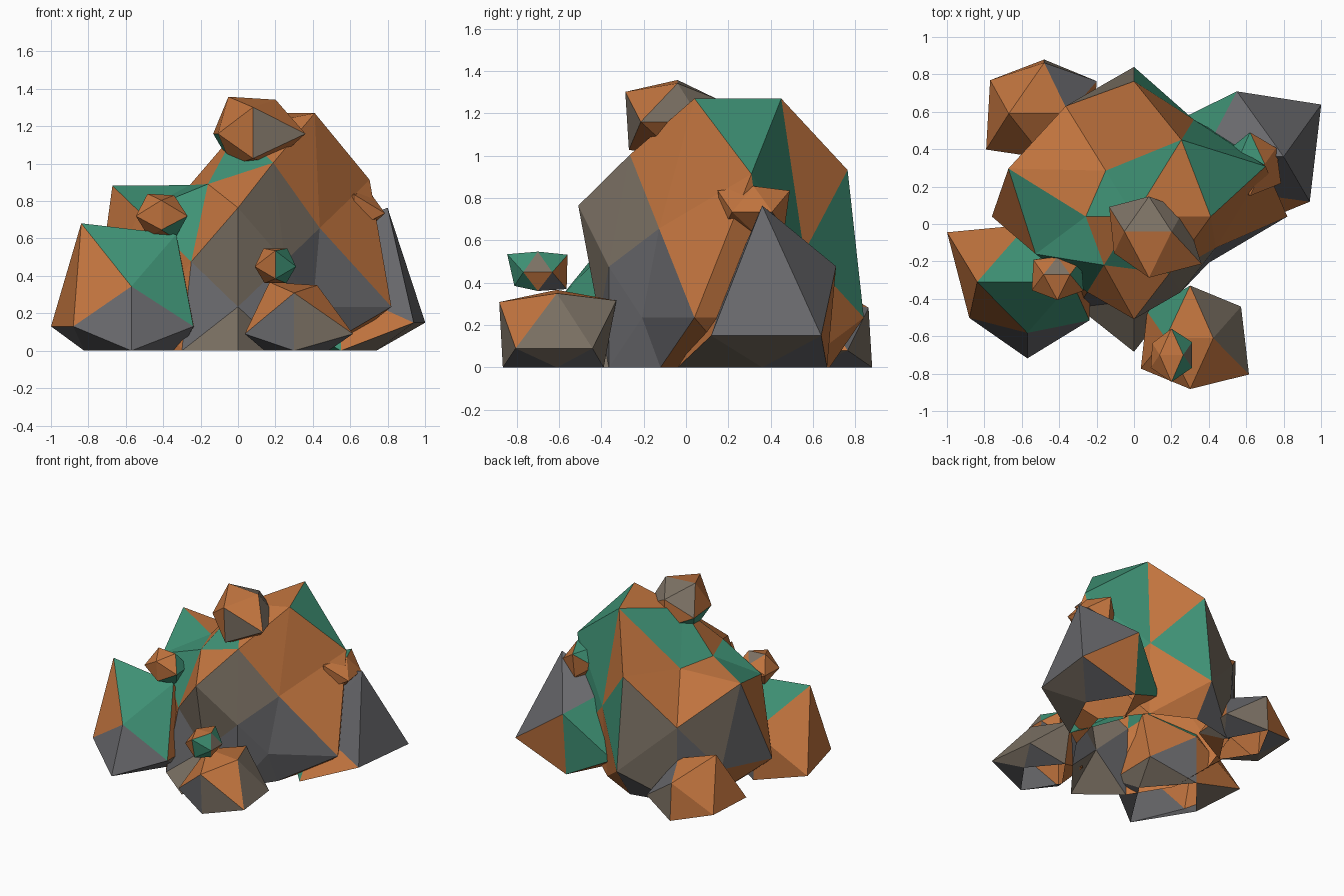
import bpy
import bmesh
from mathutils import Vector

default_cube = bpy.data.objects.get("Cube")
if default_cube:
    bpy.data.objects.remove(default_cube, do_unlink=True)

# The four mineral colours; copper is the ground colour of every rock
COLOURS = {
    "copper": (.55, .18, .05),
    "verdigris": (.05, .29, .18),
    "slate": (.14, .14, .15),
    "taupe": (.20, .165, .127),
}
NAMES = list(COLOURS)
MATERIALS = []
for name, rgb in COLOURS.items():
    material = bpy.data.materials.new(name + " mineral")
    material.use_nodes = True
    material.diffuse_color = (*rgb, 1)
    shader = next(n for n in material.node_tree.nodes if n.type == "BSDF_PRINCIPLED")
    shader.inputs["Base Color"].default_value = (*rgb, 1)
    shader.inputs["Roughness"].default_value = .9
    MATERIALS.append(material)

# Direction letters: Left, Right, Front, Back, Up, Down (model's own sides)
AXES = {
    "L": Vector((1, 0, 0)), "R": Vector((-1, 0, 0)),
    "B": Vector((0, 1, 0)), "F": Vector((0, -1, 0)),
    "U": Vector((0, 0, 1)), "D": Vector((0, 0, -1)),
}
SIDES = (-1, 1)
LEVELS = (1, -1)


def direction(letters):
    return sum((AXES[c] for c in letters), Vector()).normalized()


def coarse_directions():
    """Twelve corners of a regular icosahedron: roof, gable, then waist."""
    a, b = .526, .851
    roof = [(s * a, 0, t * b) for t in LEVELS for s in SIDES]
    gable = [(0, s * b, t * a) for t in LEVELS for s in SIDES]
    waist = [(s * b, t * a, 0) for t in LEVELS for s in SIDES]
    return roof + gable + waist


def fine_directions():
    """Edge midpoints of the same icosahedron: axes, then three octant rings."""
    a, b, c = .309, .5, .809
    points = [AXES[letter] for letter in "RLFBUD"]
    for p in ((a, b, c), (b, c, a), (c, a, b)):
        points += [(x * p[0], y * p[1], z * p[2])
                   for z in LEVELS for y in SIDES for x in SIDES]
    return points


def rock(name, centre, stretch, radii, **paint):
    """Pull each corner of a faceted ball to its own radius, open at the ground."""
    directions = coarse_directions()
    if len(radii) > len(directions):
        directions += fine_directions()
    bm = bmesh.new()
    target = {}
    for d, radius in zip(directions, radii):
        p = Vector(centre) + Vector(d) * radius
        p.z = max(0, centre[2] + d[2] * radius * stretch)
        target[bm.verts.new(d)] = p
    bmesh.ops.convex_hull(bm, input=list(target))
    bmesh.ops.recalc_face_normals(bm, faces=bm.faces)

    # Paint facets by the way they look from the middle of the rock
    hints = [(direction(letters), NAMES.index(colour))
             for colour, places in paint.items() for letters in places.split()]
    for face in bm.faces:
        spot = face.calc_center_median().normalized()
        nearest, index = max(hints, key=lambda h: h[0].dot(spot))
        face.material_index = index if nearest.dot(spot) > .97 else 0
        face.smooth = False

    for vert, place in target.items():
        vert.co = place
    flat = [f for f in bm.faces if all(v.co.z < .001 for v in f.verts)]
    bmesh.ops.delete(bm, geom=flat, context="FACES")
    mesh = bpy.data.meshes.new(name)
    bm.to_mesh(mesh)
    bm.free()
    for material in MATERIALS:
        mesh.materials.append(material)
    bpy.context.collection.objects.link(bpy.data.objects.new(name, mesh))


# Central boulder, with twice as many facets along each edge
rock(
    "main_boulder", (0, .04, .235), 1.56,
    [.49, .78, .5, .5, .645, .85, .85, .75, .68, .7, .5, .47,
     .76, .82, .45, .8, .61, .5,
     .52, .61, .49, .82, .5, .5, .5, .5,
     .5, .5, .73, .64, .6, .5, .7, .6,
     .65, .54, .83, .87, .6, .52, .6, .65],
    verdigris="BUUU RBUUU FUUU RU RRFUUU RFU LLBUUU LBU LBBBBBUU LLLBBU",
    taupe="LFFFUU LFU LFFFFFUU RFFFFFUU RRRBBU RBBBBBUU LFFFFFDD RFFFFFDD RBBB RFFFDD",
    slate="LLLFFU LLLLLFFU LLLLLFFD LLLFFD RRRRRBBU LFFF RFFF LF RRRBBD RBBBBBDD RB",
)

# Four boulders leaning against the centre
rock(
    "right_boulder", (-.57, -.31, .13), 1.27,
    [.51, .455, .48, .5, .32, .36, .48, .36, .505, .4, .365, .39],
    verdigris="FUUU LFU BUUU", slate="RFFF LFFF RFD LFD RRRD LBBB", taupe="LLLD RBD LBD",
)
rock(
    "left_boulder", (.55, .36, .15), 1.52,
    [.35, .475, .3, .36, .22, .41, .47, .36, .37, .53, .3, .458],
    verdigris="RBU RBBB RFD RFFF", slate="LLLU LFU LBU LBD BUUU FUUU RFU",
    taupe="LLLD LFD",
)
rock(
    "front_boulder", (.3, -.61, .09), 1.3,
    [.25, .235, .3, .35, .32, .33, .3, .26, .27, .32, .31, .37],
    verdigris="RBU", taupe="LLLU LBU LFFF LLLD LBBB", slate="RFFF RFD LFD LBD",
)
rock(
    "back_boulder", (-.48, .59, .08), 1.2,
    [.36, .25, .3, .3, .28, .32, .28, .34, .34, .33, .365, .3],
    slate="LBU RBD LBD", taupe="LBBB LLLD RRRD RFD",
)

# Loose stones resting on the boulders
rock(
    "crown_stone", (.08, -.04, 1.16), .93,
    [.25, .23, .215, .2, .29, .22, .27, .22, .25, .22, .22, .33],
    taupe="LFFF BUUU LLLU RBU LBU", verdigris="RRRD RBD",
)
rock(
    "low_stone", (.2, -.7, .45), .95,
    [.12, .12, .11, .11, .17, .165, .13, .16, .12, .13, .13, .13],
    verdigris="LFU LFFF LFD LBU", taupe="LLLU", slate="LBD",
)
rock(
    "right_stone", (-.41, -.27, .72), 1,
    [.14, .13, .13, .14, .16, .11, .14, .12, .15, .15, .16, .165],
    verdigris="LLLU LLLD LFD", taupe="BUUU",
)
rock(
    "left_stone", (.62, .32, .735), .95,
    [.14, .15, .13, .12, .2, .2, .17, .17, .14, .165, .15, .195],
    verdigris="BUUU RBU", taupe="LBD",
)
